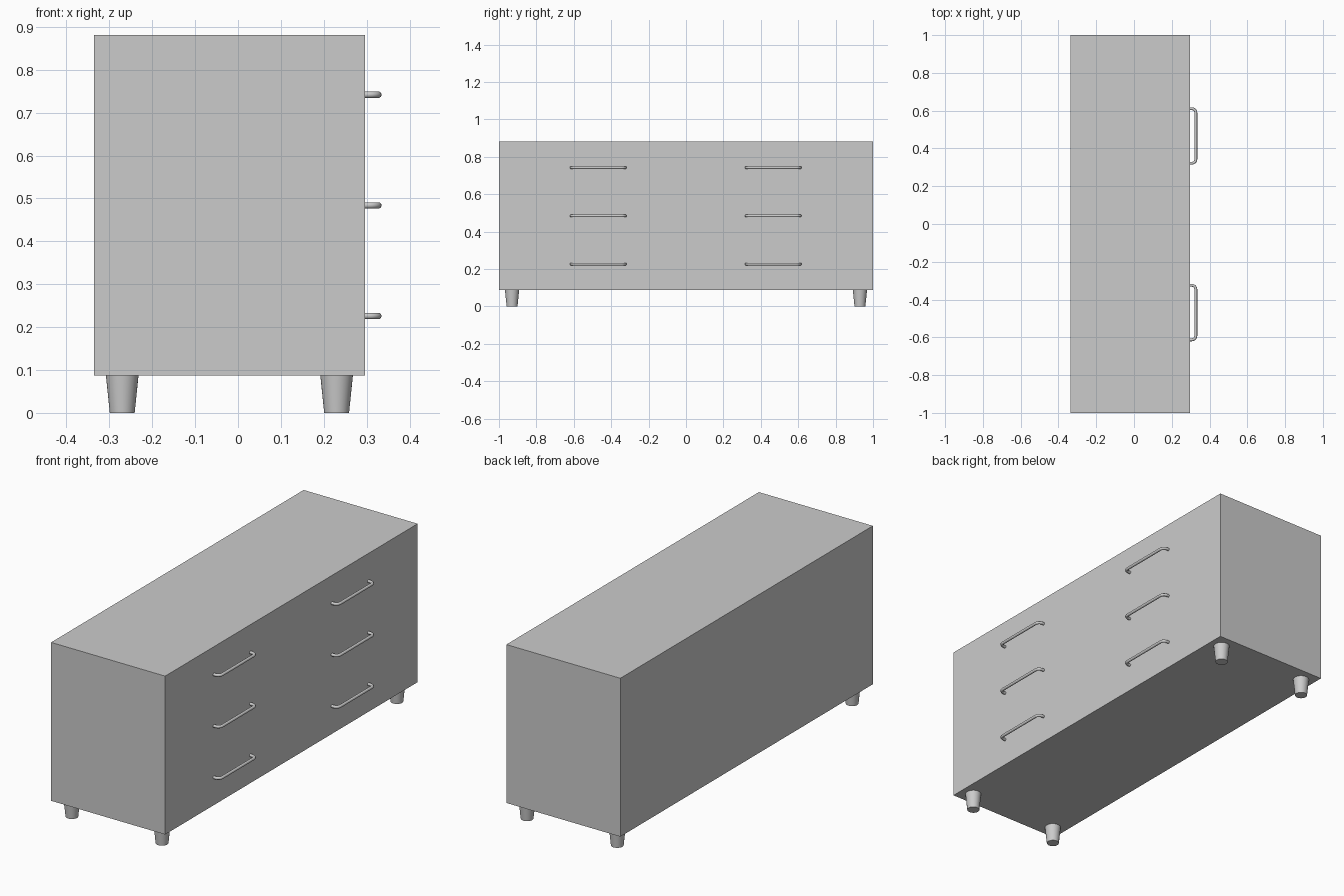
import bpy, math

if "Cube" in bpy.data.objects:
    bpy.data.objects.remove(bpy.data.objects["Cube"])

BODY_X = (-0.336, 0.296)
BODY_Z = (0.087, 0.881)


def smooth(obj):
    bpy.ops.object.select_all(action='DESELECT')
    obj.select_set(True)
    bpy.context.view_layer.objects.active = obj
    bpy.ops.object.shade_smooth_by_angle(angle=math.radians(40))


# Cabinet body
bpy.ops.mesh.primitive_cube_add(size=1)
body = bpy.context.object
body.name = "cabinet_body"
body.scale = (BODY_X[1] - BODY_X[0], 2.0, BODY_Z[1] - BODY_Z[0])
body.location = (sum(BODY_X) / 2, 0, sum(BODY_Z) / 2)
bpy.ops.object.transform_apply(location=True, rotation=True, scale=True)

# Tapered feet
for xname, x in (("back", -0.27), ("front", 0.23)):
    for yname, y in (("left", -0.93), ("right", 0.93)):
        bpy.ops.mesh.primitive_cone_add(vertices=32, radius1=0.029, radius2=0.038,
                                        depth=BODY_Z[0], location=(x, y, BODY_Z[0] / 2))
        foot = bpy.context.object
        foot.name = f"{xname}_{yname}_foot"
        smooth(foot)


def handle(name, y, z):
    """Round bar bent back to the drawer face at both ends."""
    tube, half, bend = 0.0075, 0.1445, 0.022
    x0, x1 = BODY_X[1] - 0.002, 0.3275
    arc = [(x1 - bend + bend * math.sin(a), half - bend + bend * math.cos(a))
           for a in (math.pi / 2 * i / 6 for i in range(7))]
    side = [(x0, half)] + arc
    path = side + [(px, -py) for px, py in reversed(side)]
    curve = bpy.data.curves.new(name, 'CURVE')
    curve.dimensions = '3D'
    curve.bevel_depth = tube
    curve.bevel_resolution = 3
    curve.use_fill_caps = True
    spline = curve.splines.new('POLY')
    spline.points.add(len(path) - 1)
    for p, (px, py) in zip(spline.points, path):
        p.co = (px, y + py, z, 1)
    obj = bpy.data.objects.new(name, curve)
    bpy.context.collection.objects.link(obj)
    bpy.ops.object.select_all(action='DESELECT')
    obj.select_set(True)
    bpy.context.view_layer.objects.active = obj
    bpy.ops.object.convert(target='MESH')
    smooth(bpy.context.object)


# Drawer handles: three rows, two columns
for row, z in (("lower", 0.226), ("middle", 0.484), ("upper", 0.742)):
    for col, y in (("left", -0.469), ("right", 0.466)):
        handle(f"{row}_{col}_drawer_handle", y, z)
